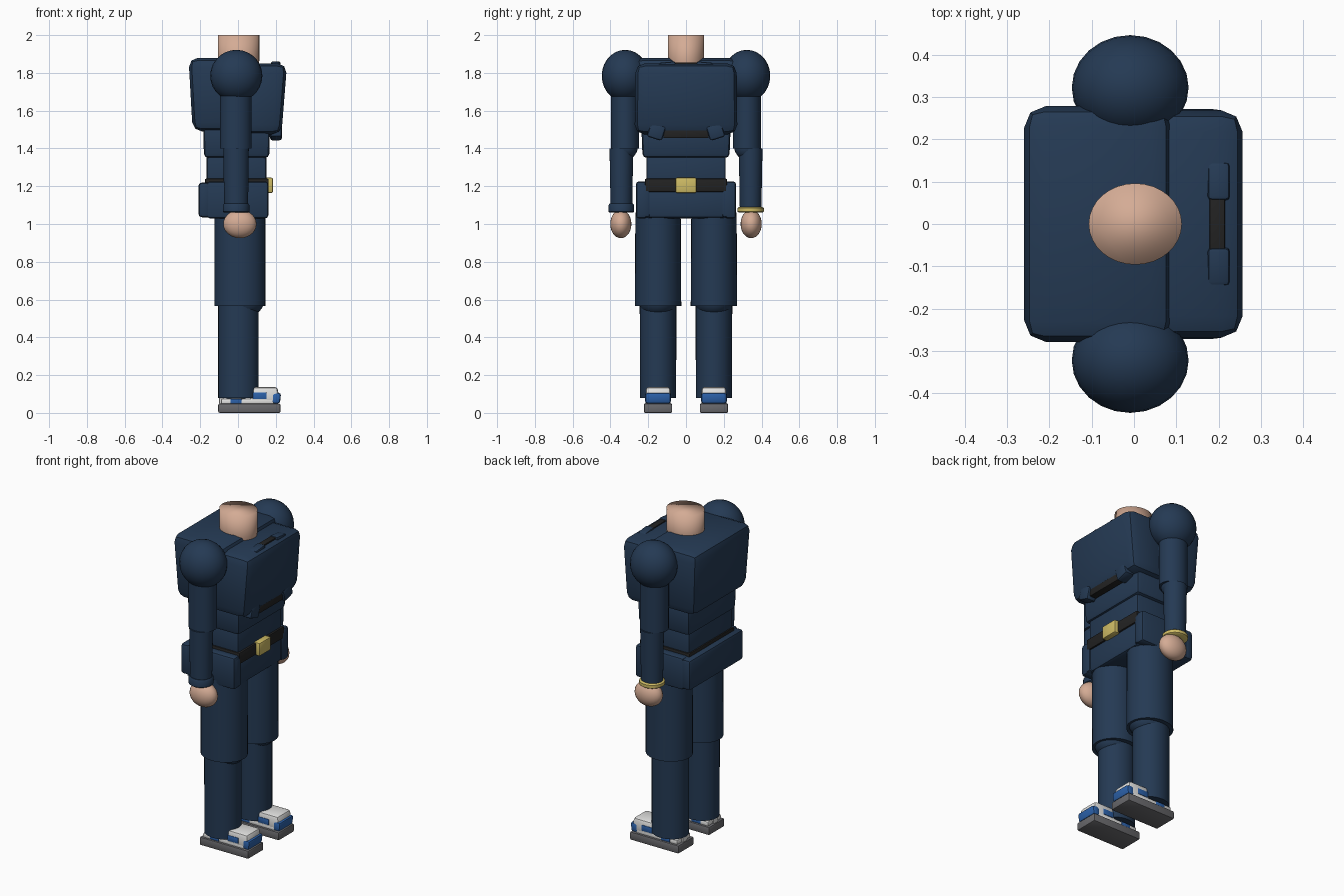
import bpy, bmesh, math
from mathutils import Matrix, Vector

if "Cube" in bpy.data.objects:
    bpy.data.objects.remove(bpy.data.objects["Cube"])


def colour(name, r, g, b):
    m = bpy.data.materials.new(name)
    m.diffuse_color = (r, g, b, 1)
    m.use_nodes = True
    m.node_tree.nodes["Principled BSDF"].inputs["Base Color"].default_value = m.diffuse_color
    return m


NAVY = colour("navy cloth", 0.018, 0.042, 0.088)
SKIN = colour("skin", 0.66, 0.41, 0.30)
GOLD = colour("gold", 0.62, 0.50, 0.13)
BLACK = colour("black strap", 0.016, 0.016, 0.016)
WHITE = colour("white shoe", 0.75, 0.75, 0.74)
BLUE = colour("blue shoe", 0.025, 0.12, 0.40)
GREY = colour("grey sole", 0.14, 0.14, 0.15)


def finish(name, bm, mat, full=False):
    bmesh.ops.recalc_face_normals(bm, faces=bm.faces[:])
    me = bpy.data.meshes.new(name)
    bm.to_mesh(me)
    bm.free()
    me.materials.append(mat)
    ob = bpy.data.objects.new(name, me)
    bpy.context.collection.objects.link(ob)
    bpy.ops.object.select_all(action='DESELECT')
    ob.select_set(True)
    bpy.context.view_layer.objects.active = ob
    if full:
        bpy.ops.object.shade_smooth()
    else:
        bpy.ops.object.shade_smooth_by_angle(angle=math.radians(40))
    return ob


def block(name, mat, x, y, z, bevel=0.01, seg=2, low=None, tilt=0):
    """Bevelled box from ranges; low = (x0, x1, y0, y1) of a tapered bottom; tilt turns about x."""
    bm = bmesh.new()
    bmesh.ops.create_cube(bm, size=1)
    lx0, lx1, ly0, ly1 = low or (*x, *y)
    for v in bm.verts:
        top = v.co.z > 0
        xs, ys = (x, y) if top else ((lx0, lx1), (ly0, ly1))
        v.co = (xs[v.co.x > 0], ys[v.co.y > 0], z[top])
    if bevel:
        bmesh.ops.bevel(bm, geom=bm.edges[:], offset=bevel, segments=seg,
                        profile=0.5, affect='EDGES', clamp_overlap=True)
    if tilt:
        c = Vector((sum(x) / 2, sum(y) / 2, sum(z) / 2))
        bmesh.ops.rotate(bm, verts=bm.verts[:], cent=c, matrix=Matrix.Rotation(tilt, 3, 'X'))
    return finish(name, bm, mat)


def tube(name, mat, cx, cy, rings, full=False, n=32):
    """Closed elliptical column through rings of (z, rx, ry)."""
    bm = bmesh.new()
    loops = [[bm.verts.new((cx + rx * math.cos(2 * math.pi * i / n),
                            cy + ry * math.sin(2 * math.pi * i / n), z)) for i in range(n)]
             for z, rx, ry in rings]
    for a, b in zip(loops, loops[1:]):
        for i in range(n):
            j = (i + 1) % n
            bm.faces.new((a[i], a[j], b[j], b[i]))
    bm.faces.new(loops[0][::-1])
    bm.faces.new(loops[-1])
    return finish(name, bm, mat, full)


def ball(name, mat, c, r):
    bm = bmesh.new()
    bmesh.ops.create_uvsphere(bm, u_segments=24, v_segments=14, radius=1)
    for v in bm.verts:
        v.co = Vector(c) + Vector(v.co[i] * r[i] for i in range(3))
    return finish(name, bm, mat, True)


# neck
tube("neck", SKIN, 0.003, 0, [(1.80, 0.10, 0.085), (1.84, 0.108, 0.093),
                              (1.87, 0.11, 0.096), (2.0, 0.11, 0.096)], full=True)

# torso
block("upper_back", NAVY, (-0.262, 0.09), (-0.28, 0.28), (1.49, 1.88), 0.05, 2,
      low=(-0.24, 0.10, -0.265, 0.265))
block("chest", NAVY, (-0.02, 0.26), (-0.268, 0.268), (1.475, 1.85), 0.05, 2,
      low=(-0.02, 0.23, -0.272, 0.272))
block("belly", NAVY, (-0.185, 0.17), (-0.237, 0.237), (1.35, 1.53), 0.022, 2,
      low=(-0.18, 0.165, -0.23, 0.23))
block("waist", NAVY, (-0.167, 0.15), (-0.21, 0.21), (1.18, 1.38), 0.015)
block("hips", NAVY, (-0.165, 0.152), (-0.215, 0.215), (1.03, 1.19), 0.02)
block("belt", BLACK, (-0.175, 0.162), (-0.217, 0.217), (1.17, 1.24), 0.006)
block("buckle", GOLD, (0.14, 0.186), (-0.056, 0.056), (1.165, 1.245), 0.008)
block("back_pad", NAVY, (-0.21, -0.14), (-0.262, 0.262), (1.035, 1.22), 0.02)

# chest straps
block("top_strap", BLACK, (0.178, 0.215), (-0.08, 0.08), (1.835, 1.856), 0.003)
block("bottom_strap", BLACK, (0.175, 0.22), (-0.12, 0.12), (1.455, 1.50), 0.005)

for s, side in ((-1, "right"), (1, "left")):
    def span(a, b):
        return tuple(sorted((s * a, s * b)))

    def part(n):
        return side + "_" + n

    # strap ends
    block(part("top_strap_end"), NAVY, (0.174, 0.226), span(0.055, 0.145), (1.825, 1.857), 0.01,
          tilt=-s * 0.1)
    block(part("bottom_strap_end"), NAVY, (0.17, 0.232), span(0.115, 0.198), (1.45, 1.53), 0.012,
          tilt=s * 0.3)

    # hip pouch
    block(part("hip_pad"), NAVY, (-0.165, 0.16), span(0.205, 0.265), (1.03, 1.225), 0.015)
    block(part("hip_pad_front"), NAVY, (0.08, 0.162), span(0.19, 0.258), (1.035, 1.215), 0.015)

    # arm
    ay = s * 0.342
    ball(part("shoulder"), NAVY, (-0.009, s * 0.322, 1.785), (0.138, 0.124, 0.137))
    tube(part("upper_arm"), NAVY, -0.012, s * 0.323, [(1.40, 0.083, 0.074), (1.75, 0.083, 0.074)])
    ball(part("elbow"), NAVY, (-0.01, s * 0.325, 1.41), (0.068, 0.07, 0.072))
    tube(part("forearm"), NAVY, -0.01, ay, [(1.065, 0.062, 0.057), (1.25, 0.066, 0.06),
                                            (1.40, 0.067, 0.063)])
    if s < 0:
        tube("right_cuff", NAVY, -0.01, ay, [(1.06, 0.064, 0.062), (1.065, 0.07, 0.068),
                                             (1.10, 0.07, 0.068), (1.108, 0.064, 0.062)])
    else:
        tube("left_bracelet", GOLD, -0.01, ay, [(1.06, 0.064, 0.062), (1.066, 0.072, 0.07),
                                                (1.084, 0.072, 0.07), (1.09, 0.064, 0.062)])
    ball(part("hand"), SKIN, (0.01, s * 0.345, 1.0), (0.088, 0.056, 0.075))

    # leg
    ly = s * 0.148
    tube(part("thigh"), NAVY, 0.01, ly, [(0.565, 0.135, 0.123), (1.06, 0.135, 0.12)])
    ball(part("knee"), NAVY, (0.02, ly, 0.59), (0.118, 0.1, 0.085))
    tube(part("shin"), NAVY, 0.002, ly, [(0.08, 0.107, 0.096), (0.60, 0.107, 0.097)])
    tube(part("ankle"), NAVY, -0.01, ly, [(0.04, 0.05, 0.05), (0.10, 0.05, 0.05)])

    # shoe
    block(part("sole"), GREY, (-0.105, 0.225), span(0.073, 0.223), (0, 0.05), 0.008)
    block(part("shoe_base"), WHITE, (-0.09, 0.19), span(0.083, 0.213), (0.045, 0.075), 0.008)
    block(part("shoe_top"), WHITE, (0.075, 0.21), span(0.083, 0.213), (0.05, 0.137), 0.016, 2,
          low=(0.06, 0.22, *span(0.083, 0.213)))
    block(part("shoe_toe"), BLUE, (0.18, 0.228), span(0.08, 0.216), (0.05, 0.105), 0.012, 2,
          low=(0.18, 0.222, *span(0.08, 0.216)))
    block(part("shoe_stripe"), BLUE, (0.078, 0.152), span(0.08, 0.216), (0.072, 0.108), 0.004)
    block(part("shoe_arch"), BLUE, (-0.04, 0.02), span(0.081, 0.215), (0.05, 0.074), 0.003)
    block(part("shoe_heel_tab"), WHITE, (-0.1, -0.078), span(0.125, 0.171), (0.045, 0.12), 0.008)
